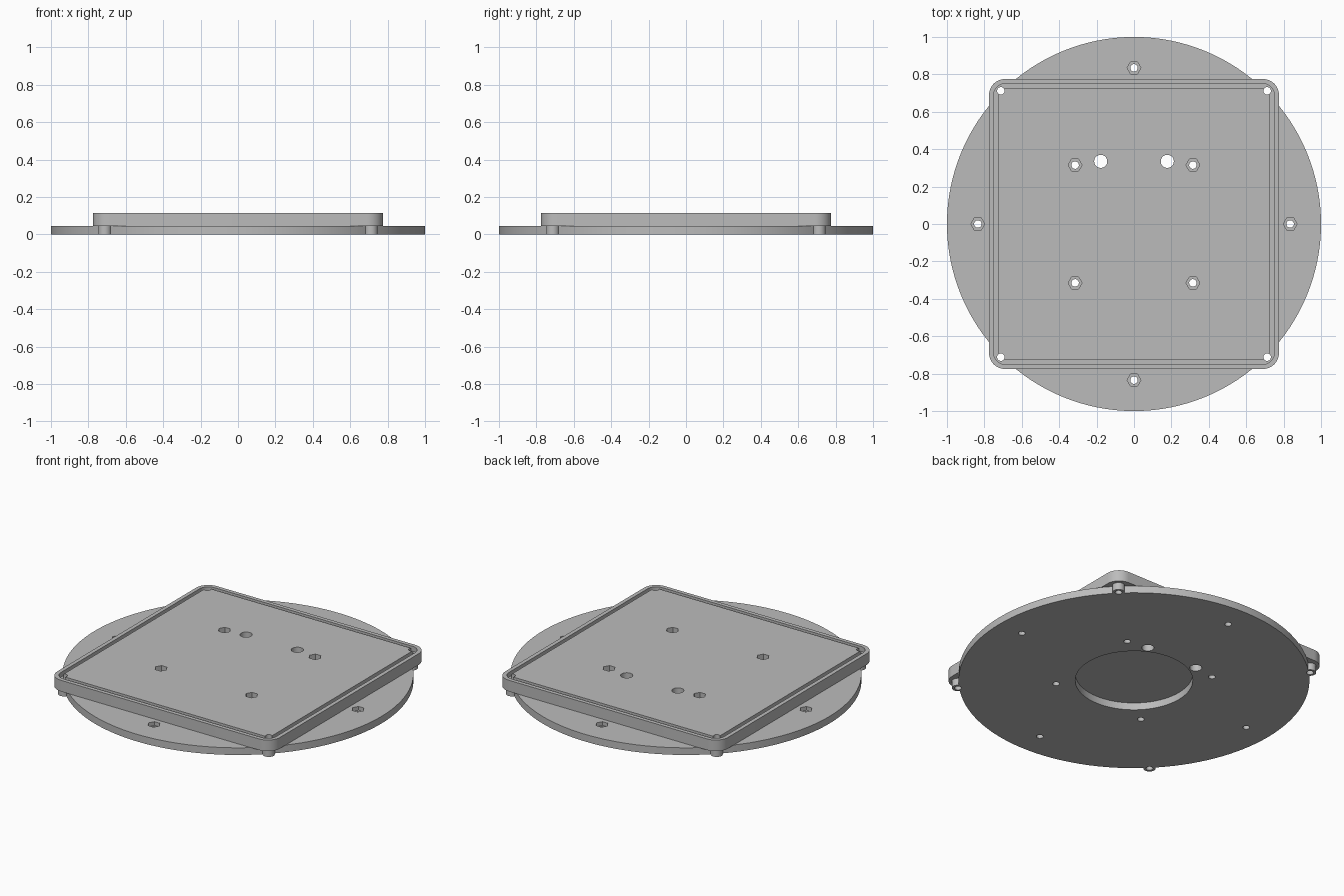
import bpy, bmesh, math

if "Cube" in bpy.data.objects:
    bpy.data.objects.remove(bpy.data.objects["Cube"], do_unlink=True)

GREY = (0.5, 0.5, 0.5, 1)
mat = bpy.data.materials.new("plain grey")
mat.use_nodes = True
mat.diffuse_color = GREY
mat.node_tree.nodes["Principled BSDF"].inputs["Base Color"].default_value = GREY

DISC_TOP, TRAY_TOP = 0.045, 0.115


def ring(radius, sides, cx=0, cy=0):
    return [(cx + radius * math.cos(math.tau * i / sides),
             cy + radius * math.sin(math.tau * i / sides)) for i in range(sides)]


def rounded_square(half, radius, steps=10):
    points = []
    for k, (sx, sy) in enumerate([(1, 1), (-1, 1), (-1, -1), (1, -1)]):
        for i in range(steps + 1):
            a = math.pi / 2 * (k + i / steps)
            points.append((sx * (half - radius) + radius * math.cos(a),
                           sy * (half - radius) + radius * math.sin(a)))
    return points


def prism(name, outlines):
    """Extrude each (outline, bottom, top) and keep them in one mesh."""
    bm = bmesh.new()
    for outline, z0, z1 in outlines:
        low = [bm.verts.new((x, y, z0)) for x, y in outline]
        high = [bm.verts.new((x, y, z1)) for x, y in outline]
        n = len(outline)
        bm.faces.new(low[::-1])
        bm.faces.new(high)
        for i in range(n):
            j = (i + 1) % n
            bm.faces.new((low[i], low[j], high[j], high[i]))
    mesh = bpy.data.meshes.new(name)
    bm.to_mesh(mesh)
    bm.free()
    mesh.materials.append(mat)
    obj = bpy.data.objects.new(name, mesh)
    bpy.context.collection.objects.link(obj)
    return obj


def activate(obj):
    bpy.ops.object.select_all(action='DESELECT')
    obj.select_set(True)
    bpy.context.view_layer.objects.active = obj


def cut(obj, cutter):
    cutter.hide_render = True
    mod = obj.modifiers.new("cut", 'BOOLEAN')
    mod.operation, mod.solver, mod.object = 'DIFFERENCE', 'EXACT', cutter
    activate(obj)
    bpy.ops.object.modifier_apply(modifier=mod.name)
    bpy.data.objects.remove(cutter, do_unlink=True)


def drill(obj, holes):
    cut(obj, prism("drill", [(ring(r, 32, x, y), -0.1, 0.3) for x, y, r in holes]))


# Hole layout
SIGNS = [(1, 1), (-1, 1), (-1, -1), (1, -1)]
corners = [(sx * 0.712, sy * 0.712) for sx, sy in SIGNS]
inner_bolts = [(sx * 0.315, sy * 0.315) for sx, sy in SIGNS]
outer_bolts = [(0.835, 0), (-0.835, 0), (0, 0.835), (0, -0.835)]
cable_holes = [(0.178, 0.335, 0.035), (-0.178, 0.335, 0.035)]
corner_holes = [(x, y, 0.02) for x, y in corners]
inner_holes = [(x, y, 0.02) for x, y in inner_bolts]
outer_holes = [(x, y, 0.02) for x, y in outer_bolts]

# Round base with a wide central opening
base = prism("base_disc", [(ring(1, 128), 0, DISC_TOP)])
cut(base, prism("opening", [(ring(0.335, 96), -0.1, 0.2)]))
drill(base, corner_holes + inner_holes + outer_holes + cable_holes)
cut(base, prism("nut_pockets", [(ring(0.037, 6, x, y), 0.022, 0.2) for x, y in outer_bolts]))

# Square plate with a seal groove inside its rim
plate = prism("square_plate", [(rounded_square(0.775, 0.085), DISC_TOP, TRAY_TOP)])
groove = prism("groove", [(rounded_square(0.75, 0.06), 0.085, 0.2)])
core = [(sx * 0.725, sy * 0.725) for sx, sy in SIGNS]
cut(groove, prism("groove_core", [(core, 0, 0.3)]))
cut(plate, groove)
drill(plate, corner_holes + inner_holes + cable_holes)
cut(plate, prism("nut_pockets", [(ring(0.037, 6, x, y), 0.08, 0.2) for x, y in inner_bolts]))

# Corner posts under the plate
posts = prism("corner_posts", [(ring(0.035, 32, x, y), 0, DISC_TOP) for x, y in corners])
drill(posts, corner_holes)

for part in (base, plate, posts):
    activate(part)
    bpy.ops.object.shade_smooth_by_angle(angle=math.radians(30))
